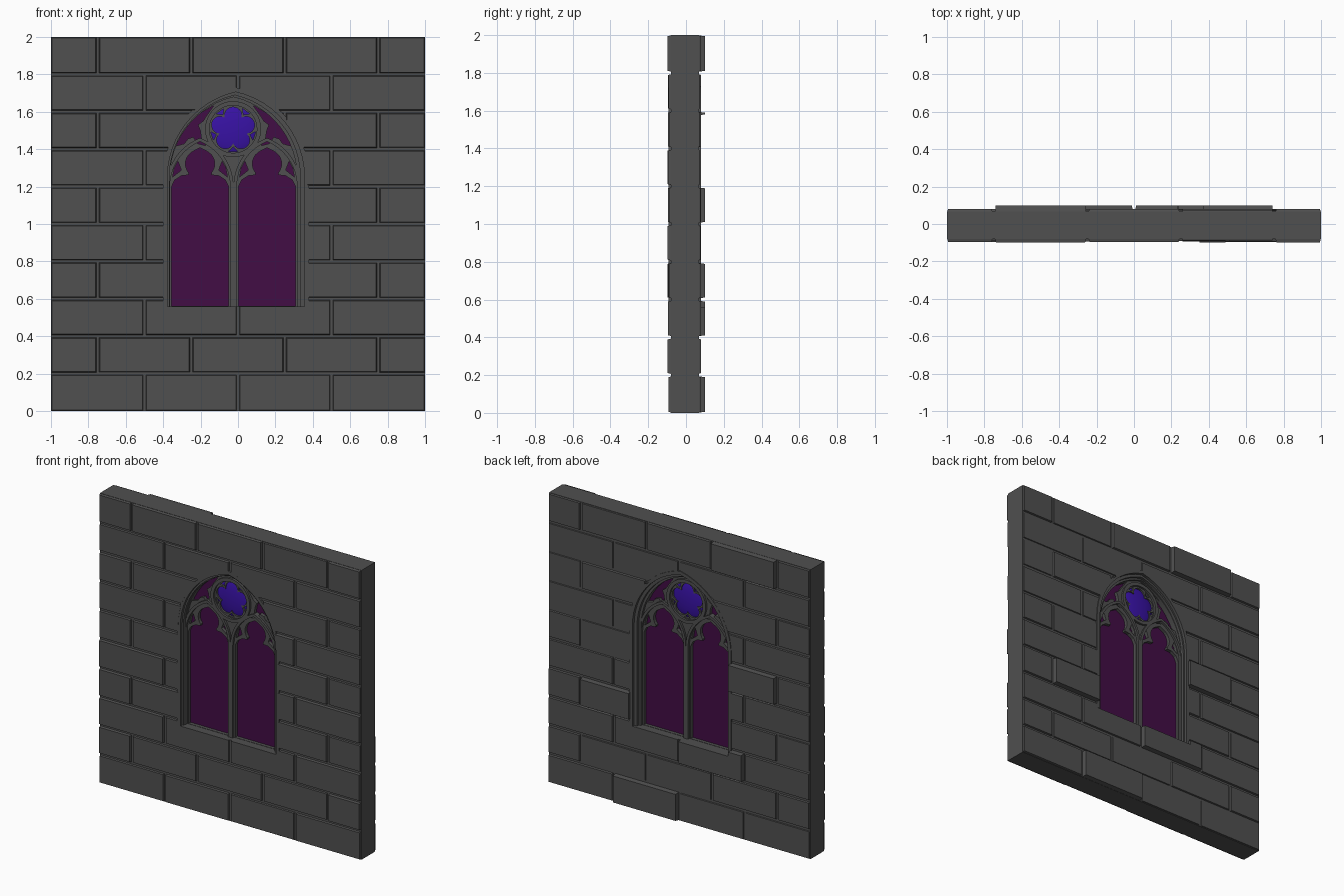
import bpy, bmesh, math, random
from mathutils import Matrix

if "Cube" in bpy.data.objects:
    bpy.data.objects.remove(bpy.data.objects["Cube"])

random.seed(4)
YC = -0.006          # middle plane of the window
TX = -0.024          # centre line of the tracery
BASE = 0.56          # bottom of the opening


def material(name, rgb):
    m = bpy.data.materials.new(name)
    m.diffuse_color = (*rgb, 1)
    m.use_nodes = True
    m.node_tree.nodes["Principled BSDF"].inputs["Base Color"].default_value = m.diffuse_color
    return m


STONE = material("dark grey stone", (0.08, 0.08, 0.08))
PURPLE = material("purple glass", (0.055, 0.004, 0.06))
BLUE = material("blue glass", (0.04, 0.006, 0.38))


def make(name, bm, mat, smooth=False):
    bmesh.ops.recalc_face_normals(bm, faces=bm.faces[:])
    me = bpy.data.meshes.new(name)
    bm.to_mesh(me)
    bm.free()
    me.materials.append(mat)
    ob = bpy.data.objects.new(name, me)
    bpy.context.collection.objects.link(ob)
    if smooth:
        bpy.ops.object.select_all(action='DESELECT')
        ob.select_set(True)
        bpy.context.view_layer.objects.active = ob
        bpy.ops.object.shade_smooth_by_angle(angle=math.radians(35))
    return ob


def slab(name, loops, half, mat, yc=YC, smooth=False):
    """Solid plate from an outline plus hole outlines in the xz plane."""
    bm = bmesh.new()
    pair, edges, rings = {}, [], []
    for loop in loops:
        front = [bm.verts.new((x, yc - half, z)) for x, z in loop]
        for v in front:
            pair[v] = bm.verts.new((v.co.x, yc + half, v.co.z))
        for a, b in zip(front, front[1:] + front[:1]):
            edges.append(bm.edges.new((a, b)))
        rings.append(front)
    fill = bmesh.ops.triangle_fill(bm, edges=edges, use_beauty=True, normal=(0, -1, 0))
    for f in [g for g in fill["geom"] if isinstance(g, bmesh.types.BMFace)]:
        bm.faces.new([pair[v] for v in reversed(f.verts)])
    for front in rings:
        for a, b in zip(front, front[1:] + front[:1]):
            bm.faces.new((a, b, pair[b], pair[a]))
    return make(name, bm, mat, smooth)


def arch(cx, w, zs, za, d=0.0, z0=BASE, n=12):
    """Pointed arch outline, inset by d, from right foot to left foot."""
    h = za - zs
    R = (w * w + h * h) / (2 * w)
    c, r = R - w, R - d
    top = math.acos(c / r)
    right = [(r * math.cos(top * i / n) - c, zs + r * math.sin(top * i / n)) for i in range(n)]
    apex = (0, zs + r * math.sin(top))
    half = [(w - d, z0)] + right
    return [(cx + x, z) for x, z in half + [apex]] + [(cx - x, z) for x, z in reversed(half)]


def outer(cx, d, z0=BASE):
    return arch(cx, 0.39, 1.25, 1.73, d, z0)


# wall core and coursed blocks
def box(bm, x0, x1, y0, y1, z0, z1, taper=0.0):
    """Box whose y1 face is shrunk by taper on every side."""
    t = taper
    a = [bm.verts.new(p) for p in ((x0, y0, z0), (x1, y0, z0), (x1, y0, z1), (x0, y0, z1))]
    b = [bm.verts.new(p) for p in ((x0 + t, y1, z0 + t), (x1 - t, y1, z0 + t),
                                   (x1 - t, y1, z1 - t), (x0 + t, y1, z1 - t))]
    bm.faces.new(a)
    bm.faces.new(b[::-1])
    for i in range(4):
        j = (i + 1) % 4
        bm.faces.new((a[i], b[i], b[j], a[j]))


bm = bmesh.new()
box(bm, -1, 1, -0.08, 0.068, 0, 2)
core = make("wall_core", bm, STONE)

PROUD = {(0, 0.25), (2, -0.25), (3, 0.5), (5, -0.5), (7, 0.0), (9, -0.5)}  # blocks standing out at the back
fronts, backs = bmesh.new(), bmesh.new()
for row in range(10):
    start = -1.0 if row % 2 == 0 else -1.25
    for k in range(5):
        left, right = start + k * 0.5, start + k * 0.5 + 0.5
        mid = round((left + right) / 2, 2)
        x0 = max(left, -1) + (0.005 if left > -1 else 0)
        x1 = min(right, 1) - (0.005 if right < 1 else 0)
        if x1 - x0 < 0.1:
            continue
        z0 = row * 0.2 + (0.005 if row else 0)
        z1 = row * 0.2 + (0.195 if row < 9 else 0.2)
        box(fronts, x0, x1, -0.072, -random.uniform(0.089, 0.098), z0, z1, 0.006)
        depth = 0.1 if (row, mid) in PROUD else random.uniform(0.073, 0.081)
        box(backs, x0, x1, 0.06, depth, z0, z1, 0.006)
front_blocks = make("front_blocks", fronts, STONE)
back_blocks = make("back_blocks", backs, STONE)

# cut the window opening
cutter = slab("opening_cutter", [outer(-0.011, 0.008)], 0.3, STONE)
cutter.hide_render = True
for ob in (core, front_blocks, back_blocks):
    mod = ob.modifiers.new("opening", 'BOOLEAN')
    mod.operation, mod.solver, mod.object = 'DIFFERENCE', 'EXACT', cutter
    bpy.context.view_layer.objects.active = ob
    bpy.ops.object.modifier_apply(modifier=mod.name)
bpy.data.objects.remove(cutter)

# stepped mouldings around the opening
for name, cx, d0, d1, half in (("outer_moulding", -0.011, 0.0, 0.024, 0.086),
                               ("middle_moulding", -0.017, 0.016, 0.04, 0.066),
                               ("inner_moulding", TX, 0.03, 0.05, 0.046)):
    slab(name, [outer(cx, d0) + outer(cx, d1)[::-1]], half, STONE, smooth=True)

# tracery plate: lancet lights, eyelets, spandrels and a five-lobed rose
RX, RZ = TX - 0.002, 1.507


def light_half():
    pts = [(0.152, 0.562), (0.152, 1.2), (0.135, 1.235), (0.10, 1.258), (0.062, 1.262)]
    for i in range(9):
        a = math.radians(-40 + 105 * i / 8)
        pts.append((0.078 * math.cos(a), 1.322 + 0.076 * math.sin(a)))
    return pts


half = light_half()
light = half + [(0, 1.408)] + [(-x, z) for x, z in reversed(half)]
eyelet = [(0.146, 1.252), (0.10, 1.288), (0.118, 1.335), (0.137, 1.30)]
spandrel = [(0.314, 1.415), (0.285, 1.478), (0.25, 1.53), (0.18, 1.59), (0.105, 1.634),
            (0.14, 1.585), (0.163, 1.55), (0.19, 1.53), (0.178, 1.50), (0.172, 1.46),
            (0.15, 1.42), (0.19, 1.43), (0.215, 1.465), (0.245, 1.455), (0.262, 1.43)]
holes = []
for s in (-1, 1):
    lx = TX + s * 0.179
    holes.append([(lx + x, z) for x, z in light])
    holes += [[(lx + t * x, z) for x, z in eyelet] for t in (-1, 1)]
    holes.append([(TX + s * x, z) for x, z in spandrel])

rose = []
for i in range(60):
    a = math.radians(i * 6)
    phi = math.radians((i * 6 + 36) % 72 - 36)
    r = 0.072 * math.cos(phi) + math.sqrt(0.046 ** 2 - (0.072 * math.sin(phi)) ** 2)
    rose.append((RX + r * math.sin(a), RZ + r * math.cos(a)))
holes.append(rose)
for k in range(5):
    a = math.radians(36 + 72 * k)
    holes.append([(RX + r * math.sin(a + t), RZ + r * math.cos(a + t))
                  for r, t in ((0.095, 0), (0.121, 0.2), (0.121, -0.2))])
slab("tracery", [outer(TX, 0.02, 0.55)] + holes, 0.028, STONE)

# raised arch mouldings of the two lights, meeting in the mullion
for s, side in ((-1, "left"), (1, "right")):
    lx = TX + s * 0.179
    ring = arch(lx, 0.179, 1.2, 1.46) + arch(lx, 0.179, 1.2, 1.46, 0.018)[::-1]
    slab(side + "_light_moulding", [ring], 0.043, STONE, smooth=True)


# raised ring around the rose
def circle(r, n=40):
    return [(RX + r * math.cos(2 * math.pi * i / n), RZ + r * math.sin(2 * math.pi * i / n)) for i in range(n)]


slab("rose_ring", [circle(0.15), circle(0.127)], 0.043, STONE, smooth=True)

# glass
slab("purple_panes", [outer(TX, 0.03, 0.555)], 0.005, PURPLE)
bm = bmesh.new()
bmesh.ops.create_uvsphere(bm, u_segments=32, v_segments=16, radius=1,
                          matrix=Matrix.Translation((RX, YC, RZ)) @ Matrix.Diagonal((0.135, 0.027, 0.135, 1)))
make("blue_rose_glass", bm, BLUE, smooth=True)
